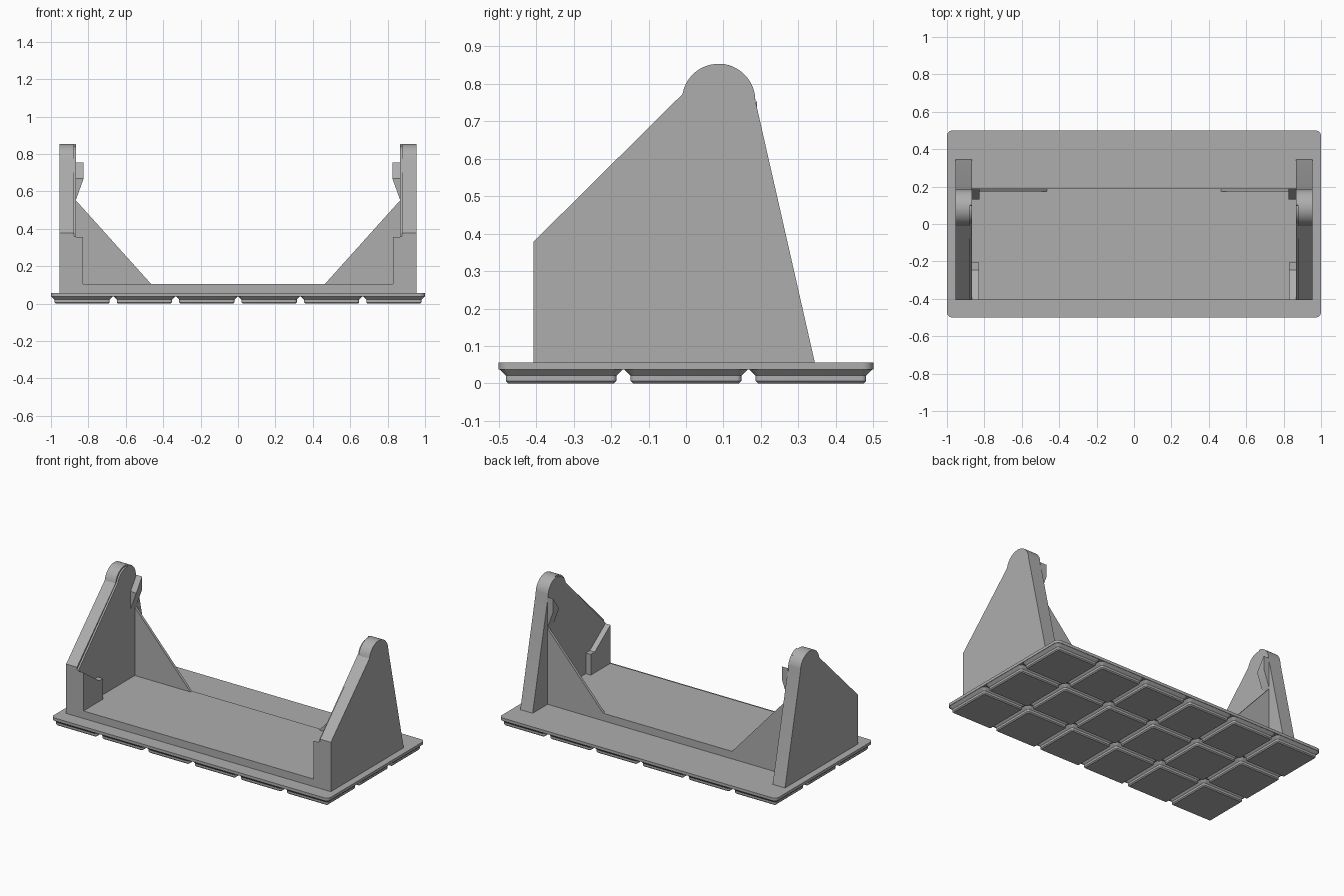
import bpy, bmesh, math

if "Cube" in bpy.data.objects:
    bpy.data.objects.remove(bpy.data.objects["Cube"])

grey = bpy.data.materials.new("mid grey")
grey.diffuse_color = (0.42, 0.42, 0.42, 1)
grey.use_nodes = True
grey.node_tree.nodes["Principled BSDF"].inputs["Base Color"].default_value = grey.diffuse_color


def finish(bm, name):
    bmesh.ops.recalc_face_normals(bm, faces=bm.faces)
    mesh = bpy.data.meshes.new(name)
    bm.to_mesh(mesh)
    bm.free()
    ob = bpy.data.objects.new(name, mesh)
    bpy.context.collection.objects.link(ob)
    mesh.materials.append(grey)
    bpy.ops.object.select_all(action='DESELECT')
    ob.select_set(True)
    bpy.context.view_layer.objects.active = ob
    bpy.ops.object.shade_smooth_by_angle(angle=math.radians(25))
    return ob


def loft(bm, rings):
    """Skin a stack of equal-length point rings and cap both ends."""
    vs = [[bm.verts.new(p) for p in r] for r in rings]
    n = len(vs[0])
    for a, b in zip(vs, vs[1:]):
        for i in range(n):
            bm.faces.new((a[i], a[(i + 1) % n], b[(i + 1) % n], b[i]))
    bm.faces.new(vs[0])
    bm.faces.new(vs[-1])


def prism_x(name, pts, x0, x1):
    bm = bmesh.new()
    loft(bm, [[(x, y, z) for y, z in pts] for x in (x0, x1)])
    return finish(bm, name)


def prism_y(name, pts, y0, y1):
    bm = bmesh.new()
    loft(bm, [[(x, y, z) for x, z in pts] for y in (y0, y1)])
    return finish(bm, name)


def round_rect(cx, cy, w, d, r, z, seg=6):
    pts = []
    for k, (sx, sy) in enumerate([(1, 1), (-1, 1), (-1, -1), (1, -1)]):
        for i in range(seg + 1):
            a = math.pi / 2 * (k + i / seg)
            pts.append((cx + sx * (w / 2 - r) + r * math.cos(a),
                        cy + sy * (d / 2 - r) + r * math.sin(a), z))
    return pts


def arc(r, a0, a1, n=20, cy=0.087, cz=0.755):
    return [(cy + r * math.cos(math.radians(a0 + (a1 - a0) * i / n)),
             cz + r * math.sin(math.radians(a0 + (a1 - a0) * i / n)))
            for i in range(n + 1)]


# Base slab
TOP = 0.056
bm = bmesh.new()
loft(bm, [round_rect(0, 0, 2, 1, 0.03, z) for z in (0.0377, TOP)])
finish(bm, "base_slab")

# Grid of stepped feet under the slab
bm = bmesh.new()
steps = [(0.2825, 0.0064, 0.0), (0.295, 0.0127, 0.0064),
         (0.295, 0.0127, 0.0207), (0.3294, 0.0298, 0.0378)]
for i in range(6):
    for j in range(3):
        cx, cy = (i - 2.5) / 3, (j - 1) / 3
        loft(bm, [round_rect(cx, cy, w, w, r, z) for w, r, z in steps])
finish(bm, "grid_feet")

# Raised floor between the side walls
FRONT, BACK, FLOOR = -0.407, 0.19, 0.105
prism_x("raised_floor", [(FRONT, 0.05), (BACK, 0.05), (BACK, FLOOR), (FRONT, FLOOR)], -0.9, 0.9)

# Side wall profiles: outer layer, and inner layer stepped down along the front slope
outer = [(0.345, 0.05)] + arc(0.098, 0, 170) + [(FRONT, 0.378), (FRONT, 0.05)]
inner = ([(0.345, 0.05)] + arc(0.098, 0, 82, 10) + arc(0.088, 82, 165, 10)
         + [(FRONT, 0.36), (FRONT, 0.05)])

# Front retaining tab, dropping towards the back
tab = [(FRONT, 0.05), (-0.205, 0.05), (-0.205, 0.24), (-0.245, 0.24), (FRONT, 0.355)]

for s, side in ((-1, "left"), (1, "right")):
    prism_x(side + "_wall", outer, s * 0.955, s * 0.877)
    prism_x(side + "_wall_inner_layer", inner, s * 0.877, s * 0.866)
    prism_x(side + "_front_tab", tab, s * 0.87, s * 0.83)

    # Triangular back brace
    prism_y(side + "_back_brace",
            [(s * 0.87, 0.09), (s * 0.465, 0.09), (s * 0.465, FLOOR),
             (s * 0.865, 0.55), (s * 0.87, 0.55)], 0.173, BACK)

    # Upper catch with a sloped front and a tapered underside
    bm = bmesh.new()
    for x, y, z in [(0.825, BACK, 0.755), (0.825, 0.13, 0.67), (0.825, BACK, 0.67),
                    (0.87, BACK, 0.755), (0.87, 0.13, 0.67),
                    (0.87, 0.13, 0.545), (0.87, BACK, 0.545)]:
        bm.verts.new((s * x, y, z))
    bmesh.ops.convex_hull(bm, input=bm.verts)
    finish(bm, side + "_upper_catch")
